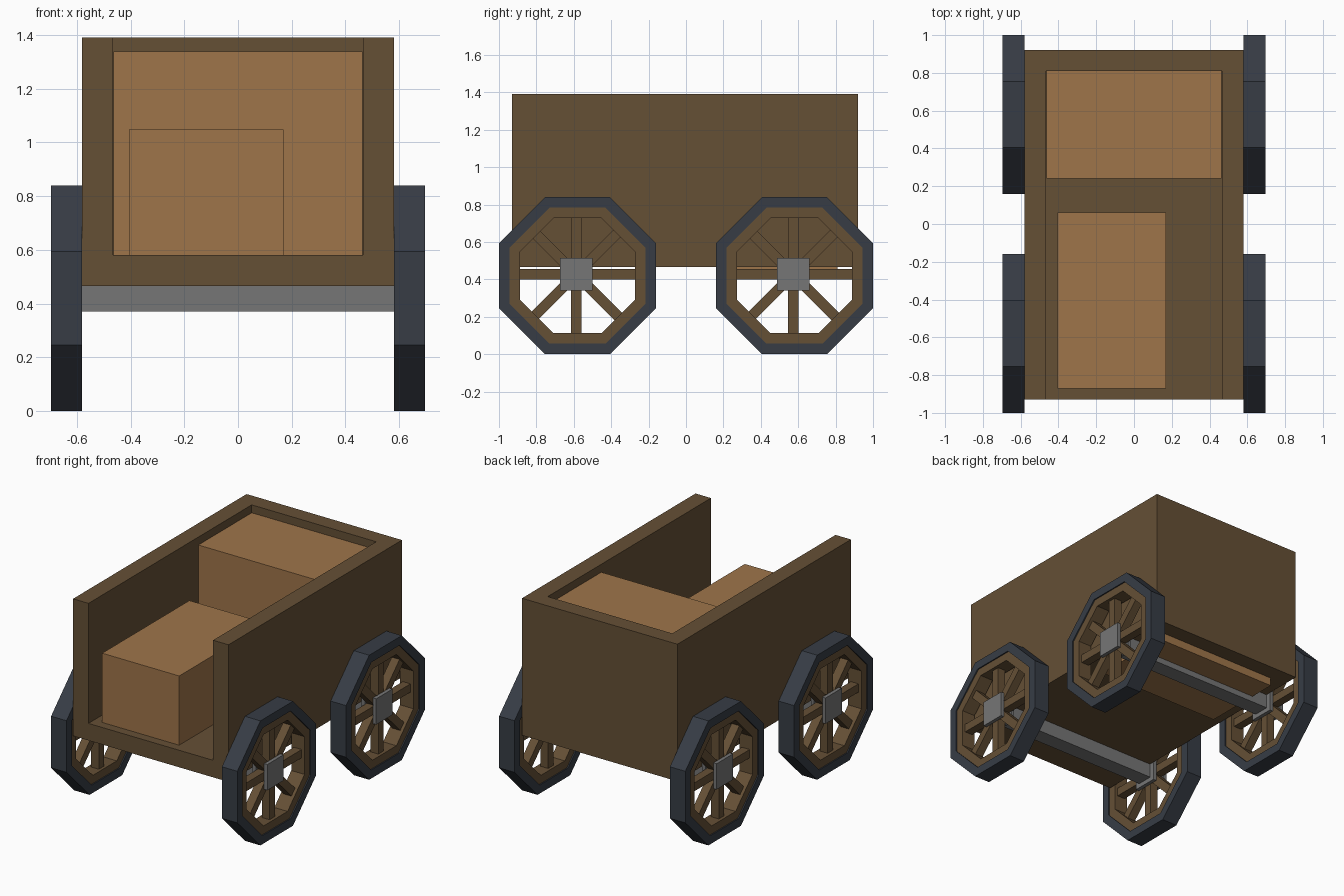
import bpy, bmesh, math
from mathutils import Matrix, Vector

if "Cube" in bpy.data.objects:
    bpy.data.objects.remove(bpy.data.objects["Cube"])


def material(name, rgb):
    m = bpy.data.materials.new(name)
    m.diffuse_color = (*rgb, 1)
    m.use_nodes = True
    m.node_tree.nodes["Principled BSDF"].inputs["Base Color"].default_value = m.diffuse_color
    return m


WOOD = material("dark wood", (0.130, 0.079, 0.036))
CRATE = material("light wood", (0.345, 0.178, 0.068))
TYRE = material("slate tyre", (0.038, 0.046, 0.060))
METAL = material("grey metal", (0.180, 0.180, 0.180))


def finish(name, bm, mat):
    bmesh.ops.recalc_face_normals(bm, faces=bm.faces)
    mesh = bpy.data.meshes.new(name)
    bm.to_mesh(mesh)
    bm.free()
    mesh.materials.append(mat)
    ob = bpy.data.objects.new(name, mesh)
    bpy.context.collection.objects.link(ob)
    return ob


def add_box(bm, lo, hi, turn=Matrix()):
    """Add a box between two corners, optionally transformed."""
    lo, hi = Vector(lo), Vector(hi)
    size = Matrix.Diagonal((*(hi - lo), 1))
    bmesh.ops.create_cube(bm, size=1, matrix=turn @ Matrix.Translation((lo + hi) / 2) @ size)


def box(name, lo, hi, mat):
    bm = bmesh.new()
    add_box(bm, lo, hi)
    return finish(name, bm, mat)


def octagon_ring(name, outer, inner, x0, x1, y, z, mat):
    """Flat-topped octagonal ring around the x axis; radii are to the flats."""
    bm = bmesh.new()
    loops = []
    for r, x in ((outer, x0), (outer, x1), (inner, x1), (inner, x0)):
        r /= math.cos(math.pi / 8)
        loops.append([bm.verts.new((x, y + r * math.cos(a), z + r * math.sin(a)))
                      for a in [math.pi / 8 + k * math.pi / 4 for k in range(8)]])
    for i in range(4):
        a, b = loops[i], loops[(i + 1) % 4]
        for k in range(8):
            n = (k + 1) % 8
            bm.faces.new((a[k], a[n], b[n], b[k]))
    return finish(name, bm, mat)


# Wagon body: block hollowed from the top and the front
body = box("wagon_body", (-0.58, -0.93, 0.465), (0.58, 0.92, 1.39), WOOD)
cutter = box("body_cutter", (-0.465, -1.2, 0.58), (0.465, 0.81, 1.6), WOOD)
cutter.hide_render = True
cut = body.modifiers.new("hollow", 'BOOLEAN')
cut.operation, cut.solver, cut.object = 'DIFFERENCE', 'EXACT', cutter
bpy.context.view_layer.objects.active = body
bpy.ops.object.modifier_apply(modifier=cut.name)
bpy.data.objects.remove(cutter)

# Cargo: low crate in front, tall crate at the back sunk through the floor
box("front_crate", (-0.405, -0.87, 0.575), (0.17, 0.06, 1.047), CRATE)
box("rear_crate", (-0.464, 0.24, 0.41), (0.464, 0.809, 1.337), CRATE)

HUB_Z = 0.427
for end, wy in (("front", -0.58), ("rear", 0.58)):
    hy = wy - 0.007
    # Axle beam running into both wheels
    box(end + "_axle", (-0.66, hy - 0.055, HUB_Z - 0.057),
        (0.66, hy + 0.055, HUB_Z + 0.055), METAL)
    for side, s in (("left", -1), ("right", 1)):
        tag = f"{end}_{side}_"
        # Tyre and wooden rim
        octagon_ring(tag + "tyre", 0.42, 0.363, s * 0.58, s * 0.695, wy, 0.42, TYRE)
        octagon_ring(tag + "rim", 0.365, 0.308, s * 0.588, s * 0.687, wy, 0.42, WOOD)
        # Spokes
        bm = bmesh.new()
        for k in range(8):
            turn = (Matrix.Translation((s * 0.637, hy, HUB_Z))
                    @ Matrix.Rotation(k * math.pi / 4, 4, 'X'))
            add_box(bm, (-0.029, -0.028, 0.03), (0.029, 0.028, 0.32), turn)
        finish(tag + "spokes", bm, WOOD)
        # Square hub plates on both sides of the spokes
        bm = bmesh.new()
        for x in (0.594, 0.679):
            add_box(bm, (s * x - 0.012, hy - 0.087, HUB_Z - 0.087),
                    (s * x + 0.012, hy + 0.087, HUB_Z + 0.087))
        finish(tag + "hub", bm, METAL)
